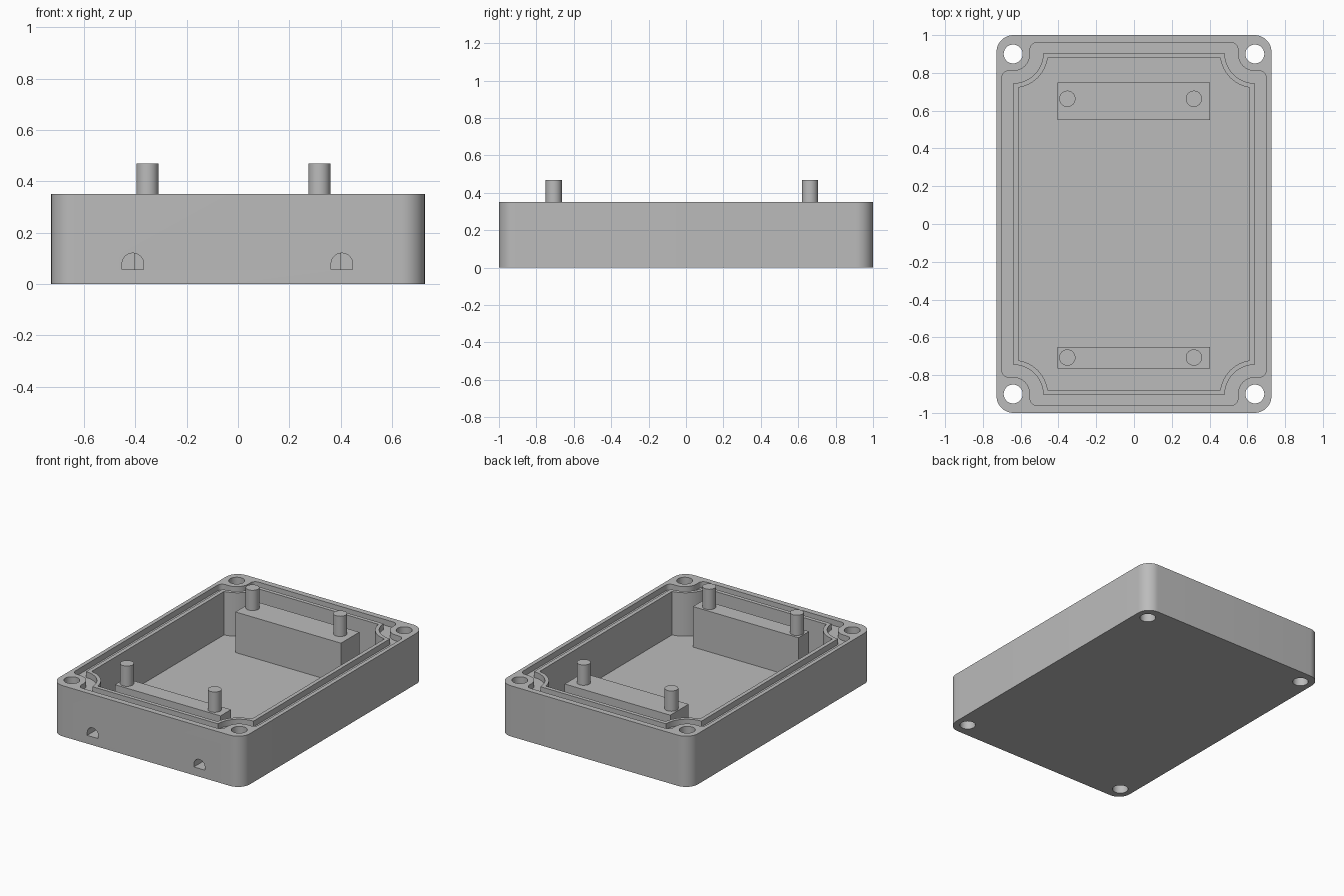
import bpy, bmesh, math
from math import radians, cos, sin
from mathutils import Matrix

cube = bpy.data.objects.get("Cube")
if cube:
    bpy.data.objects.remove(cube, do_unlink=True)

grey = bpy.data.materials.new("light_grey_plastic")
grey.use_nodes = True
colour = (0.5, 0.5, 0.5, 1)
grey.diffuse_color = colour
grey.node_tree.nodes["Principled BSDF"].inputs["Base Color"].default_value = colour


def arc(cx, cy, r, start, end, n=12):
    angles = [radians(start + (end - start) * i / n) for i in range(n + 1)]
    return [(cx + r * cos(a), cy + r * sin(a)) for a in angles]


def mirror_quarter(q):
    """Closed counter-clockwise outline from its +x +y quarter."""
    left = [(-x, y) for x, y in reversed(q)]
    return q + left + [(-x, -y) for x, y in q] + [(x, -y) for x, y in reversed(q)]


def prism(name, outline, low, high):
    bm = bmesh.new()
    face = bm.faces.new([bm.verts.new((x, y, low)) for x, y in outline])
    out = bmesh.ops.extrude_face_region(bm, geom=[face])
    top = [v for v in out["geom"] if isinstance(v, bmesh.types.BMVert)]
    bmesh.ops.translate(bm, verts=top, vec=(0, 0, high - low))
    bmesh.ops.recalc_face_normals(bm, faces=bm.faces)
    mesh = bpy.data.meshes.new(name)
    bm.to_mesh(mesh)
    bm.free()
    mesh.materials.append(grey)
    obj = bpy.data.objects.new(name, mesh)
    bpy.context.collection.objects.link(obj)
    return obj


def activate(obj):
    bpy.ops.object.select_all(action='DESELECT')
    obj.select_set(True)
    bpy.context.view_layer.objects.active = obj


def cut(obj, cutter):
    activate(obj)
    mod = obj.modifiers.new("cut", 'BOOLEAN')
    mod.operation, mod.solver, mod.object = 'DIFFERENCE', 'EXACT', cutter
    bpy.ops.object.modifier_apply(modifier=mod.name)
    bpy.data.objects.remove(cutter, do_unlink=True)


def smooth(obj):
    activate(obj)
    bpy.ops.object.shade_smooth_by_angle(angle=radians(30))


HEIGHT, FLOOR, GROOVE = 0.35, 0.05, 0.31
ABOVE = HEIGHT + 0.1

# Outlines of the tray, gasket groove, inner lip and cavity
tray_outline = mirror_quarter(arc(0.638, 0.91, 0.09, 0, 90))
groove_outline = mirror_quarter(
    arc(0.665, 0.775, 0.035, 0, 90, 6) + arc(0.64, 0.9, 0.09, 270, 180)
    + arc(0.515, 0.925, 0.035, 0, 90, 6))
lip_outline = mirror_quarter(arc(0.64, 0.905, 0.16, 270, 180))
cavity_outline = mirror_quarter(arc(0.64, 0.905, 0.185, 261.5, 188.5))

# Tray with cavity and gasket groove
tray = prism("tray", tray_outline, 0, HEIGHT)
groove = prism("groove_cutter", groove_outline, GROOVE, ABOVE)
cut(groove, prism("lip_cutter", lip_outline, GROOVE - 0.1, ABOVE + 0.1))
cut(tray, groove)
cut(tray, prism("cavity_cutter", cavity_outline, FLOOR, ABOVE))

# Corner screw holes
for x in (-0.64, 0.64):
    for y in (-0.9, 0.9):
        cut(tray, prism("hole_cutter", arc(x, y, 0.05, 0, 352.5, 47), -0.1, ABOVE))

# Arched cable openings in the front wall
arch = [(-0.042, 0.057), (0.042, 0.057)] + arc(0, 0.078, 0.042, 0, 180, 16)
for x in (-0.41, 0.405):
    opening = prism("opening_cutter", arch, 0, 0.3)
    opening.data.transform(Matrix.Translation((x, -0.8, 0)) @ Matrix.Rotation(radians(90), 4, 'X'))
    cut(tray, opening)
smooth(tray)

# Mounting blocks, each with two pins
for side, y0, y1, pin_y in (("front", -0.765, -0.65, -0.707), ("back", 0.55, 0.75, 0.663)):
    prism(side + "_mounting_block",
          [(-0.405, y0), (0.402, y0), (0.402, y1), (-0.405, y1)], FLOOR - 0.01, 0.33)
    for hand, x in (("right", -0.353), ("left", 0.317)):
        pin = prism(f"{side}_{hand}_pin", arc(x, pin_y, 0.043, 0, 348.75, 31), 0.32, 0.47)
        smooth(pin)
